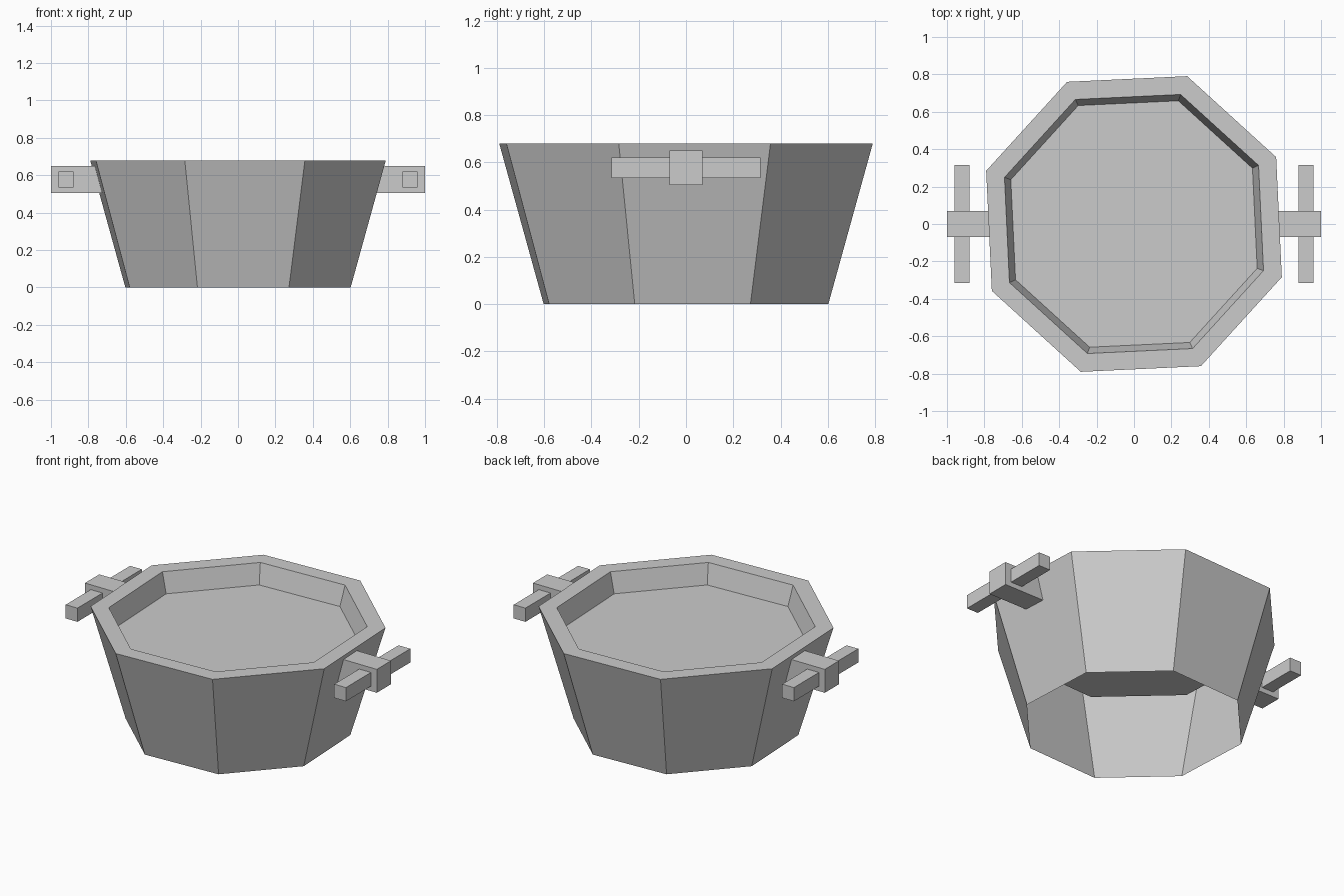
import bpy
import bmesh
from math import cos, sin, radians, tau

cube = bpy.data.objects.get("Cube")
if cube:
    bpy.data.objects.remove(cube, do_unlink=True)

SIDES = 8
TURN = radians(25.2)

grey = bpy.data.materials.new("plain_grey")
grey.use_nodes = True
colour = (0.6, 0.6, 0.6, 1.0)
grey.diffuse_color = colour
grey.node_tree.nodes["Principled BSDF"].inputs["Base Color"].default_value = colour


def finish(name, bm):
    mesh = bpy.data.meshes.new(name)
    bm.to_mesh(mesh)
    bm.free()
    mesh.materials.append(grey)
    obj = bpy.data.objects.new(name, mesh)
    bpy.context.collection.objects.link(obj)
    return obj


def loft(name, profile, cap_last=False):
    """Join octagonal rings given as (radius, height)."""
    bm = bmesh.new()
    rings = []
    for r, z in profile:
        angles = [TURN + tau * i / SIDES for i in range(SIDES)]
        rings.append([bm.verts.new((r * cos(a), r * sin(a), z)) for a in angles])
    for low, high in zip(rings, rings[1:]):
        for i in range(SIDES):
            j = (i + 1) % SIDES
            bm.faces.new((low[i], low[j], high[j], high[i]))
    if cap_last:
        bm.faces.new(rings[-1])
    return finish(name, bm)


def box(name, low, high):
    bm = bmesh.new()
    bmesh.ops.create_cube(bm, size=1)
    for v in bm.verts:
        v.co = [(a + b) / 2 + c * (b - a) for a, b, c in zip(low, high, v.co)]
    return finish(name, bm)


# Tub: flared outer wall open below, flat rim, shallow recess and its floor
loft("tub", [(0.64, 0), (0.84, 0.68), (0.736, 0.68), (0.70, 0.557)], cap_last=True)

# Handles: a bracket and a crossbar on each side
for side, sign in (("left", 1), ("right", -1)):
    bracket_x = sorted((sign * 0.72, sign * 1.0))
    bar_x = sorted((sign * 0.88, sign * 0.96))
    box(side + "_bracket", (bracket_x[0], -0.07, 0.505), (bracket_x[1], 0.07, 0.65))
    box(side + "_crossbar", (bar_x[0], -0.315, 0.535), (bar_x[1], 0.315, 0.62))
